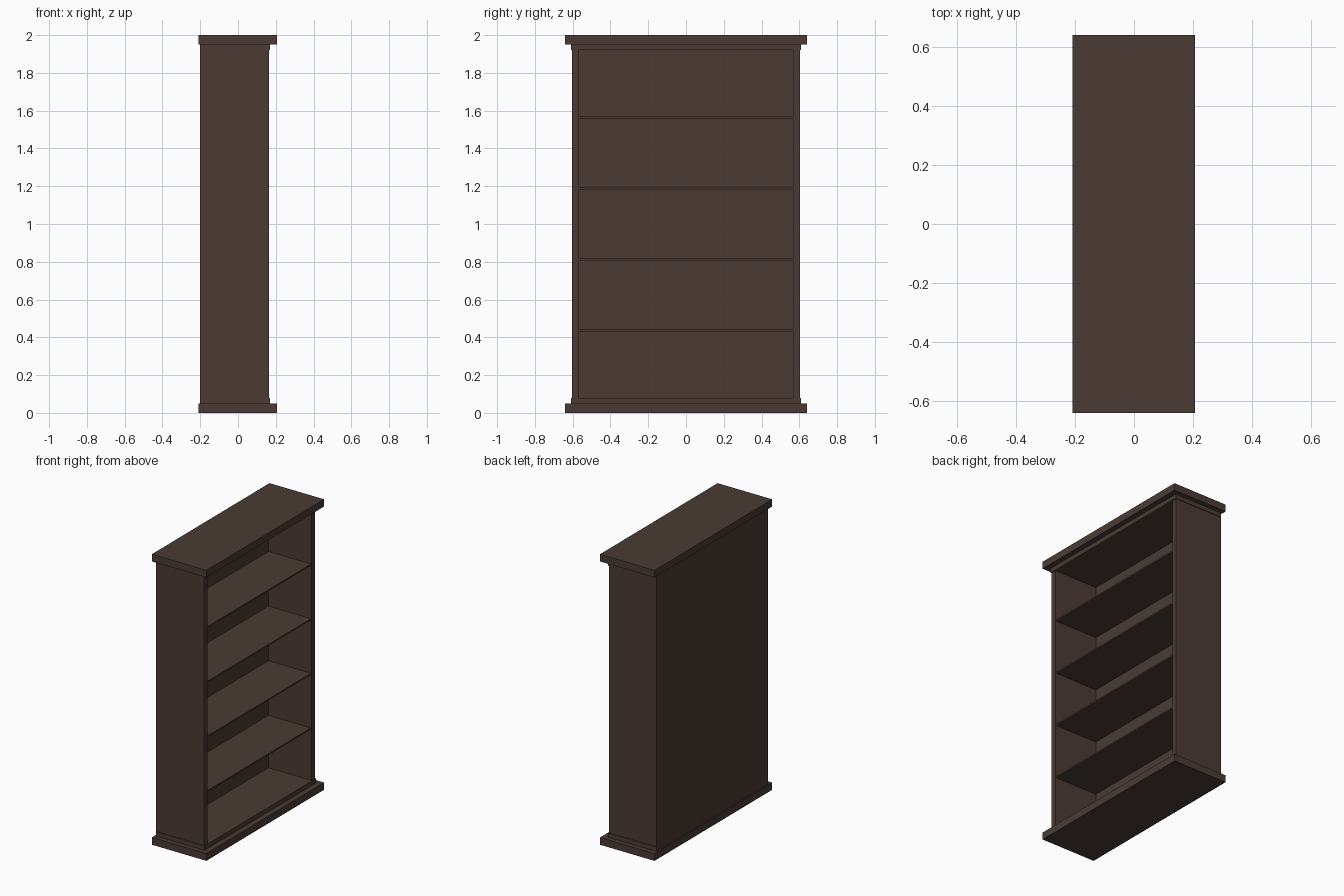
import bpy

cube = bpy.data.objects.get("Cube")
if cube:
    bpy.data.objects.remove(cube, do_unlink=True)

# Dark brown wood
wood = bpy.data.materials.new("dark_brown_wood")
wood.use_nodes = True
colour = (0.069, 0.044, 0.035, 1)
wood.diffuse_color = colour
wood.node_tree.nodes["Principled BSDF"].inputs["Base Color"].default_value = colour


def box(name, x, y, z):
    """Box spanning the given (low, high) ranges."""
    spans = (x, y, z)
    bpy.ops.mesh.primitive_cube_add(size=1, location=[(a + b) / 2 for a, b in spans])
    ob = bpy.context.object
    ob.name = name
    ob.scale = [b - a for a, b in spans]
    bpy.ops.object.transform_apply(location=False, rotation=False, scale=True)
    ob.data.materials.append(wood)
    return ob


BACK, FRONT = -0.2, 0.163
INNER_BACK = -0.165
HALF, INNER = 0.604, 0.567
SLAB, TRIM, HEIGHT = 0.05, 0.08, 2.0

# Overhanging slabs and thin moulding rails, mirrored bottom to top
for label, flip in (("base", False), ("top", True)):
    def span(a, b):
        return (HEIGHT - b, HEIGHT - a) if flip else (a, b)
    box(label + "_slab", (-0.208, 0.207), (-0.64, 0.64), span(0, SLAB))
    box(label + "_moulding", (BACK, 0.17), (-0.608, 0.608), span(SLAB, TRIM))

# Side panels
for label, s in (("right", -1), ("left", 1)):
    box(label + "_side_panel", (BACK, FRONT), sorted((s * INNER, s * HALF)),
        (TRIM, HEIGHT - TRIM))

# Back panel
box("back_panel", (BACK, INNER_BACK), (-INNER, INNER), (TRIM, HEIGHT - TRIM))

# Four evenly spaced shelves
gap = (HEIGHT - 2 * TRIM + 0.04) / 5
for i in range(1, 5):
    z = TRIM - 0.02 + gap * i
    box(f"shelf_{i}", (INNER_BACK, FRONT - 0.004), (-INNER, INNER), (z - 0.005, z + 0.005))
